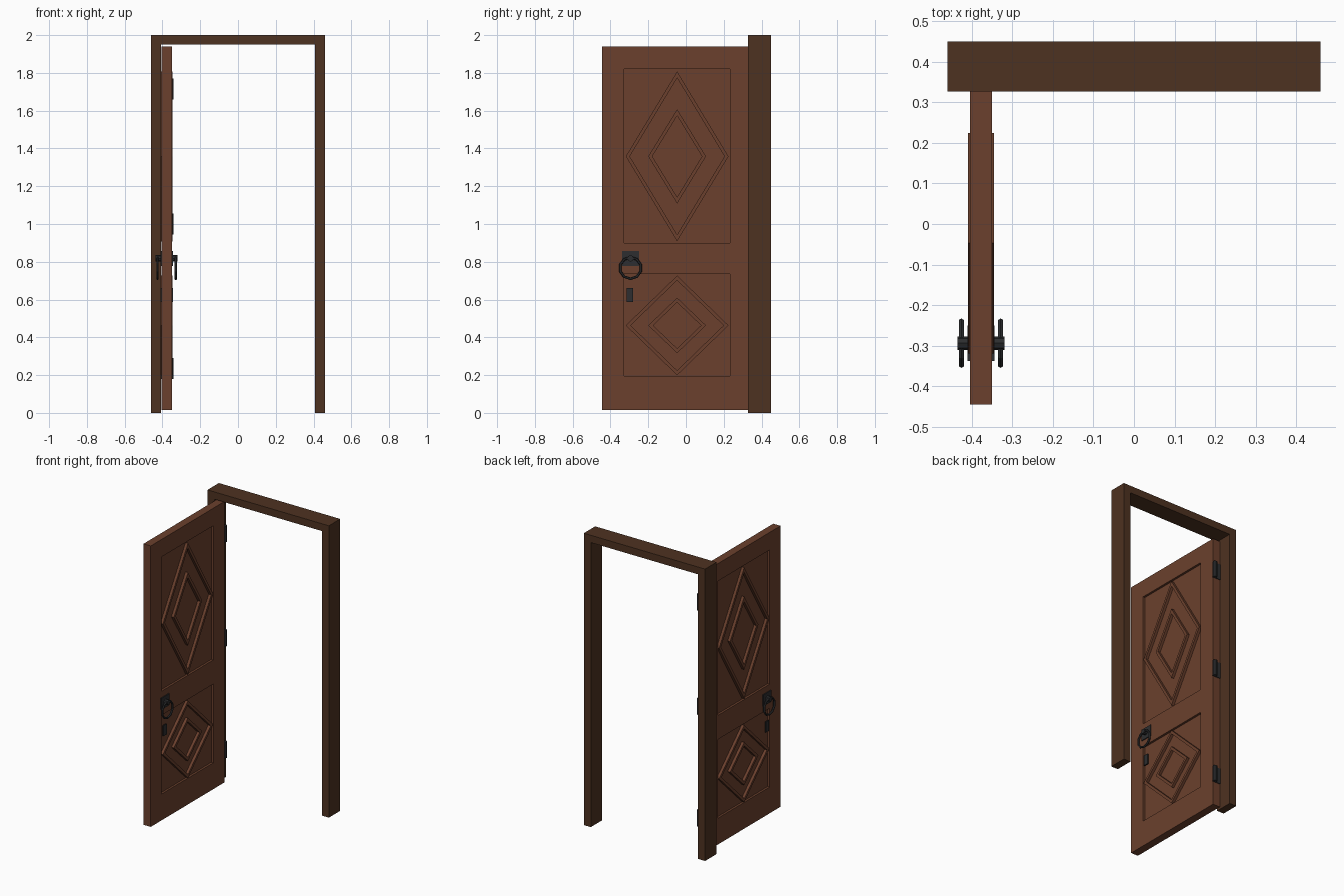
import bpy, bmesh, math
from mathutils import Matrix, Vector

old = bpy.data.objects.get("Cube")
if old:
    bpy.data.objects.remove(old, do_unlink=True)


def material(name, rgb):
    m = bpy.data.materials.new(name)
    m.use_nodes = True
    m.diffuse_color = (*rgb, 1)
    m.node_tree.nodes["Principled BSDF"].inputs["Base Color"].default_value = (*rgb, 1)
    return m


DOOR_WOOD = material("red_brown_wood", (0.147, 0.051, 0.026))
FRAME_WOOD = material("dark_brown_wood", (0.076, 0.032, 0.015))
IRON = material("black_iron", (0.026, 0.027, 0.029))


def finish(bm, name, mat):
    bmesh.ops.recalc_face_normals(bm, faces=bm.faces)
    mesh = bpy.data.meshes.new(name)
    bm.to_mesh(mesh)
    bm.free()
    mesh.materials.append(mat)
    obj = bpy.data.objects.new(name, mesh)
    bpy.context.collection.objects.link(obj)
    return obj


def add_box(bm, lo, hi):
    lo, hi = Vector(lo), Vector(hi)
    mat = Matrix.Translation((lo + hi) / 2) @ Matrix.Diagonal((*(hi - lo), 1))
    bmesh.ops.create_cube(bm, size=1, matrix=mat)


def extrude(bm, faces, offset):
    geom = bmesh.ops.extrude_face_region(bm, geom=faces, use_keep_orig=True)["geom"]
    verts = [v for v in geom if isinstance(v, bmesh.types.BMVert)]
    bmesh.ops.translate(bm, verts=verts, vec=offset)


# Door frame: one U-shaped outline extruded through its depth
HALF, JAMB, FRONT, BACK = 0.46, 0.407, 0.327, 0.45
outline = [(-HALF, 0), (-HALF, 2), (HALF, 2), (HALF, 0),
           (JAMB, 0), (JAMB, 1.95), (-JAMB, 1.95), (-JAMB, 0)]
bm = bmesh.new()
face = bm.faces.new([bm.verts.new((x, FRONT, z)) for x, z in outline])
extrude(bm, [face], (0, BACK - FRONT, 0))
finish(bm, "door_frame", FRAME_WOOD)

# Door leaf standing open, with two sunk panels on each face
MID_X, HALF_T, SINK = -0.3775, 0.0275, 0.015
PANEL_Y = (-0.328, 0.232)
PANELS = [(0.195, 0.735), (0.9, 1.82)]
bm = bmesh.new()
add_box(bm, (MID_X - HALF_T, -0.445, 0.015), (MID_X + HALF_T, 0.355, 1.94))
cuts = [((0, y, 0), (0, 1, 0)) for y in PANEL_Y]
cuts += [((0, 0, z), (0, 0, 1)) for panel in PANELS for z in panel]
for co, no in cuts:
    bmesh.ops.bisect_plane(bm, geom=bm.verts[:] + bm.edges[:] + bm.faces[:],
                           plane_co=co, plane_no=no)
bm.normal_update()


def in_panel(f):
    c = f.calc_center_median()
    return (abs(f.normal.x) > 0.9 and PANEL_Y[0] < c.y < PANEL_Y[1]
            and any(a < c.z < b for a, b in PANELS))


bmesh.ops.inset_individual(bm, faces=[f for f in bm.faces if in_panel(f)],
                           thickness=0, depth=-SINK)
finish(bm, "door_leaf", DOOR_WOOD)


# Raised diamond mouldings
def diamond(name, side, y, z, a, b, width=0.018):
    bm = bmesh.new()
    x = MID_X + side * (HALF_T - SINK - 0.001)
    k = 1 - width * math.hypot(a, b) / (a * b)
    rings = []
    for s in (1, k):
        rings.append([bm.verts.new((x, y + a * s * dy, z + b * s * dz))
                      for dy, dz in ((1, 0), (0, 1), (-1, 0), (0, -1))])
    out, inn = rings
    faces = [bm.faces.new((out[i], out[(i + 1) % 4], inn[(i + 1) % 4], inn[i]))
             for i in range(4)]
    extrude(bm, faces, (side * (SINK + 0.005), 0, 0))
    finish(bm, name, DOOR_WOOD)


# Handle set: back plate, boss, hanging ring and key plate
HANDLE_Y = -0.294


def handle(side, label):
    face_x = MID_X + side * HALF_T

    def plate(name, y0, y1, z0, z1):
        bm = bmesh.new()
        xs = sorted((face_x - side * 0.002, face_x + side * 0.006))
        add_box(bm, (xs[0], y0, z0), (xs[1], y1, z1))
        finish(bm, name + label, IRON)

    plate("handle_plate_", -0.338, -0.25, 0.778, 0.857)
    plate("key_plate_", -0.314, -0.28, 0.588, 0.66)

    bm = bmesh.new()
    turn = Matrix.Rotation(math.pi / 2, 4, 'Y')
    bmesh.ops.create_cone(bm, cap_ends=True, segments=8, radius1=0.017, radius2=0.017,
                          depth=0.032,
                          matrix=Matrix.Translation((face_x + side * 0.015, HANDLE_Y, 0.818)) @ turn)
    finish(bm, "handle_boss_" + label, IRON)

    bpy.ops.mesh.primitive_torus_add(
        major_segments=10, minor_segments=6, major_radius=0.057, minor_radius=0.007,
        location=(face_x + side * 0.021, HANDLE_Y, 0.767), rotation=(0, math.pi / 2, 0))
    ring = bpy.context.object
    ring.name = "handle_ring_" + label
    ring.data.materials.append(IRON)


for side, label in ((-1, "outer"), (1, "inner")):
    for tag, z, b_out, b_in in (("upper", 1.358, 0.45, 0.25), ("lower", 0.463, 0.264, 0.147)):
        diamond(f"{tag}_large_diamond_{label}", side, -0.047, z, 0.272, b_out)
        diamond(f"{tag}_small_diamond_{label}", side, -0.047, z, 0.153, b_in)
    handle(side, label)

# Hinge barrels at the corner between leaf and frame
for i, z in enumerate((0.235, 1.0, 1.715)):
    bm = bmesh.new()
    bmesh.ops.create_cone(bm, cap_ends=True, segments=10, radius1=0.015, radius2=0.015,
                          depth=0.11, matrix=Matrix.Translation((-0.357, 0.365, z)))
    add_box(bm, (-0.407, 0.352, z - 0.055), (-0.357, 0.36, z + 0.055))
    finish(bm, f"hinge_{i + 1}", IRON)
